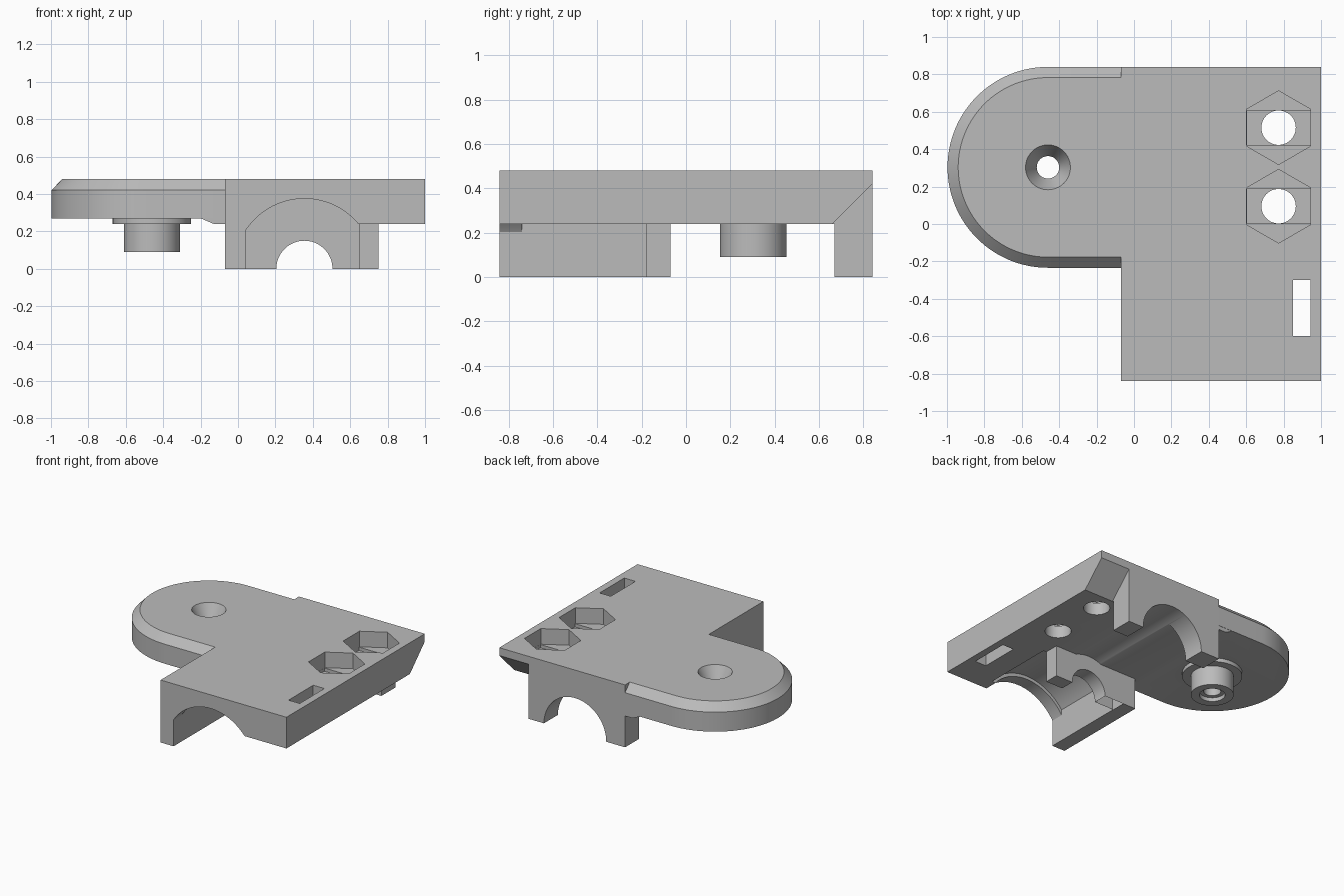
import bpy, bmesh, math

if "Cube" in bpy.data.objects:
    bpy.data.objects.remove(bpy.data.objects["Cube"])

grey = bpy.data.materials.new("plain_grey")
grey.diffuse_color = (0.5, 0.5, 0.5, 1)
grey.use_nodes = True
grey.node_tree.nodes["Principled BSDF"].inputs["Base Color"].default_value = grey.diffuse_color


def loft(name, rings):
    """Closed solid through rings of matching point counts."""
    bm = bmesh.new()
    vs = [[bm.verts.new(p) for p in r] for r in rings]
    n = len(vs[0])
    for a, b in zip(vs, vs[1:]):
        for i in range(n):
            j = (i + 1) % n
            bm.faces.new((a[i], a[j], b[j], b[i]))
    bm.faces.new(vs[0][::-1])
    bm.faces.new(vs[-1])
    bmesh.ops.recalc_face_normals(bm, faces=bm.faces)
    me = bpy.data.meshes.new(name)
    bm.to_mesh(me)
    bm.free()
    me.materials.append(grey)
    ob = bpy.data.objects.new(name, me)
    bpy.context.collection.objects.link(ob)
    return ob


def box(name, x0, x1, y0, y1, z0, z1):
    r = [(x0, y0), (x1, y0), (x1, y1), (x0, y1)]
    return loft(name, [[(x, y, z) for x, y in r] for z in (z0, z1)])


def turned(name, cx, cy, profile, n=64, phase=0.0):
    """Vertical turned solid from (radius, z) pairs."""
    ang = [phase + 2 * math.pi * i / n for i in range(n)]
    return loft(name, [[(cx + r * math.cos(a), cy + r * math.sin(a), z) for a in ang]
                       for r, z in profile])


def bore(name, r, y0, y1, cx=0.355, n=96):
    """Horizontal cylinder along y at floor level."""
    ang = [2 * math.pi * i / n for i in range(n)]
    return loft(name, [[(cx + r * math.cos(a), y, r * math.sin(a)) for a in ang]
                       for y in (y0, y1)])


def combine(target, other, op):
    m = target.modifiers.new(op, 'BOOLEAN')
    m.operation = op
    m.solver = 'EXACT'
    m.object = other
    bpy.context.view_layer.objects.active = target
    bpy.ops.object.modifier_apply(modifier=m.name)
    bpy.data.objects.remove(other, do_unlink=True)


# Main plate with the bevelled rear lower edge
body = box("bracket_body", -0.07, 1.0, -0.84, 0.84, 0.24, 0.48)
wedge = [(0.64, 0.22), (0.86, 0.44), (0.86, 0.22)]
combine(body, loft("edge_cut", [[(x, y, z) for y, z in wedge] for x in (0.75, 1.05)]),
        'DIFFERENCE')

# Rounded tab with chamfered top edge
CX, CY, R = -0.46, 0.303, 0.54


def tab_ring(r, z, n=64):
    arc = [math.pi / 2 + math.pi * i / n for i in range(n + 1)]
    pts = [(CX + r * math.cos(a), CY + r * math.sin(a), z) for a in arc]
    return pts + [(-0.03, CY - r, z), (-0.03, CY + r, z)]


top_r = R - 0.06
tab = loft("tab", [tab_ring(R - 0.003, 0.27), tab_ring(R - 0.003, 0.42), tab_ring(top_r, 0.48)])
combine(body, tab, 'UNION')

# Ramp under the tab, and the boss below it
ramp = [(-0.2, 0.27), (-0.13, 0.24), (-0.03, 0.24), (-0.03, 0.32), (-0.2, 0.32)]
combine(body, loft("ramp", [[(x, y, z) for x, z in ramp] for y in (-0.232, 0.838)]), 'UNION')
combine(body, turned("boss", CX, CY, [(0.15, 0.09), (0.15, 0.24), (0.21, 0.24), (0.21, 0.32)]),
        'UNION')

# Walls below the plate: side wall, middle rib, rear wall, front lip
for args in (("side_wall", -0.07, 0.04, -0.84, -0.07, 0, 0.3),
             ("middle_rib", -0.07, 0.65, -0.18, -0.07, 0, 0.3),
             ("rear_wall", -0.07, 0.75, 0.67, 0.84, 0, 0.3),
             ("front_lip", 0.0, 0.1, -0.84, -0.74, 0.2, 0.3)):
    combine(body, box(*args), 'UNION')

# Stepped round channel along the underside
cuts = [bore("lip_bore", 0.375, -0.9, -0.73),
        bore("rib_bore", 0.15, -0.3, 0.0),
        bore("rear_bore", 0.265, -0.07, 0.9)]
wide = bore("wide_bore", 0.40, -0.74, -0.18)
combine(wide, box("limit", 0.04, 0.9, -1, 1, -0.6, 0.6), 'INTERSECT')
front = cuts[0]
combine(front, box("limit", 0.04, 0.9, -1, 1, -0.6, 0.6), 'INTERSECT')
cuts.append(wide)

# Countersunk pivot hole
cuts.append(turned("pivot_hole", CX, CY, [(0.09, 0.05), (0.09, 0.12), (0.06, 0.12),
                                          (0.06, 0.36), (0.12, 0.48), (0.12, 0.55)]))

# Hexagonal nut pockets with a stepped floor and a through hole
for cy in (0.515, 0.095):
    cuts.append(turned("nut_pocket", 0.773, cy, [(0.197, 0.36), (0.197, 0.55)], 6, math.pi / 6))
    cuts.append(box("nut_step", 0.603, 0.943, cy - 0.0925, cy + 0.0925, 0.335, 0.4))
    cuts.append(turned("screw_hole", 0.773, cy, [(0.092, 0.1), (0.092, 0.4)], 48))

# Tie slot
cuts.append(box("tie_slot", 0.85, 0.945, -0.6, -0.3, 0.1, 0.6))

for c in cuts:
    combine(body, c, 'DIFFERENCE')

bpy.ops.object.select_all(action='DESELECT')
body.select_set(True)
bpy.context.view_layer.objects.active = body
bpy.ops.object.shade_smooth_by_angle(angle=math.radians(25))
